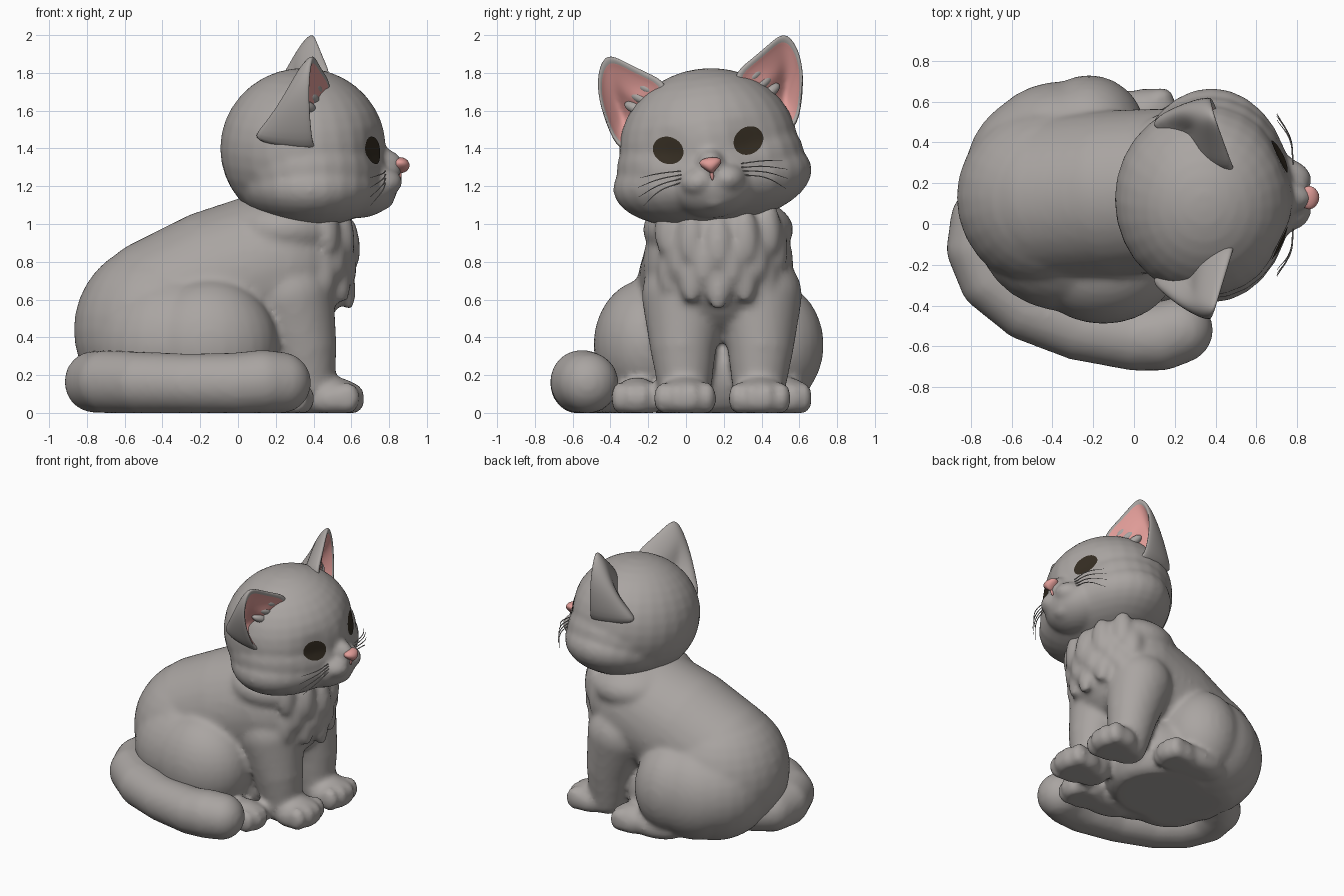
import bpy, bmesh, math
from mathutils import Matrix, Vector, Euler

cube = bpy.data.objects.get("Cube")
if cube:
    bpy.data.objects.remove(cube, do_unlink=True)


def material(name, rgb):
    m = bpy.data.materials.new(name)
    m.use_nodes = True
    m.diffuse_color = (*rgb, 1)
    bsdf = m.node_tree.nodes["Principled BSDF"]
    bsdf.inputs["Base Color"].default_value = (*rgb, 1)
    bsdf.inputs["Roughness"].default_value = 0.8
    return m


GREY = material("grey fur", (0.40, 0.375, 0.36))
PINK = material("pink skin", (0.74, 0.33, 0.31))
BROWN = material("dark brown eye", (0.035, 0.026, 0.016))

# The head is built upright around its own centre, then tilted into place
HEAD = Matrix.Translation((0.35, 0.12, 1.40)) @ Matrix.Rotation(math.radians(7), 4, 'X')
SIDES = (-1, 1)

# One unit ball is the stamp for every blob
BALL = bpy.data.meshes.new("ball")
stamp = bmesh.new()
bmesh.ops.create_uvsphere(stamp, u_segments=28, v_segments=18, radius=1)
stamp.to_mesh(BALL)
stamp.free()


def blob(bm, centre, radii, rot=(0, 0, 0)):
    me = BALL.copy()
    me.transform(Matrix.LocRotScale(Vector(centre), Euler(rot), Vector(radii)))
    bm.from_mesh(me)
    bpy.data.meshes.remove(me)


def chain(bm, points, steps=5):
    """Tapering limb: spheres spaced along (x, y, z, radius) points."""
    for a, b in zip(points, points[1:]):
        for i in range(steps + 1):
            x, y, z, r = Vector(a).lerp(Vector(b), i / steps)
            blob(bm, (x, y, z), (r, r, r))


def finish(name, bm, mats, matrix=None):
    if matrix:
        bm.transform(matrix)
    for f in bm.faces:
        f.smooth = True
    me = bpy.data.meshes.new(name)
    bm.to_mesh(me)
    bm.free()
    for m in mats:
        me.materials.append(m)
    ob = bpy.data.objects.new(name, me)
    bpy.context.collection.objects.link(ob)
    return ob


def fuse(ob, voxel, smooth):
    """Merge overlapping blobs into one soft skin."""
    r = ob.modifiers.new("Fuse", 'REMESH')
    r.mode = 'VOXEL'
    r.voxel_size = voxel
    r.use_smooth_shade = True
    s = ob.modifiers.new("Soften", 'SMOOTH')
    s.factor = 0.5
    s.iterations = smooth


def stand(bm):
    """Flatten whatever dips below the ground."""
    for v in bm.verts:
        v.co.z = max(v.co.z, 0)


# Body: rump, haunches, back, shoulders, neck, belly
bm = bmesh.new()
blob(bm, (-0.40, 0.13, 0.44), (0.47, 0.46, 0.47))
blob(bm, (-0.40, 0.24, 0.36), (0.43, 0.42, 0.40))
blob(bm, (-0.32, -0.03, 0.36), (0.45, 0.40, 0.40))
chain(bm, [(-0.38, 0.13, 0.53, 0.41), (-0.1, 0.15, 0.67, 0.41), (0.2, 0.17, 0.78, 0.4)])
blob(bm, (0.25, 0.17, 0.97), (0.35, 0.40, 0.2))
blob(bm, (-0.12, 0.15, 0.2), (0.42, 0.4, 0.34))

# Thighs
blob(bm, (-0.15, -0.2, 0.36), (0.36, 0.29, 0.35))
blob(bm, (-0.22, 0.44, 0.36), (0.28, 0.29, 0.34))
blob(bm, (-0.34, 0.41, 0.35), (0.38, 0.29, 0.35))

# Front legs
for y, s in ((-0.005, -1), (0.385, 1)):
    chain(bm, [(0.28, y, 0.62, 0.23), (0.345, y + 0.01 * s, 0.36, 0.178),
               (0.38, y, 0.1, 0.135)])


def paw(x, y, length, width):
    blob(bm, (x, y, 0.07), (length, width, 0.118))
    for i in range(4):
        off = (i - 1.5) / 1.5
        blob(bm, (x + length * (0.67 - 0.22 * abs(off)), y + off * width * 0.7, 0.078),
             (0.068, width * 0.31, 0.085))


# Paws, the hind ones running back under the thighs
paw(0.505, -0.005, 0.165, 0.165)
paw(0.505, 0.39, 0.165, 0.165)
paw(0.235, -0.26, 0.17, 0.135)
paw(0.06, 0.54, 0.15, 0.125)
blob(bm, (0.06, -0.26, 0.08), (0.25, 0.13, 0.1))
blob(bm, (-0.1, 0.53, 0.08), (0.25, 0.13, 0.1))

# Chest ruff: rows of hanging tufts
for row in range(3):
    for i in range(-2, 3):
        a = math.radians(i * 23 + (row % 2) * 11)
        z = 0.90 - 0.11 * row + 0.1 * abs(a)
        d = 0.39 - 0.012 * row
        blob(bm, (0.21 + d * math.cos(a), 0.17 + d * math.sin(a), z),
             (0.045, 0.065, 0.14), (0, -0.1, a))
stand(bm)
fuse(finish("body", bm, [GREY]), 0.02, 8)

# Tail wrapped along the side
bm = bmesh.new()
chain(bm, [(-0.62, 0.16, 0.16, 0.13), (-0.74, 0.02, 0.165, 0.16), (-0.755, -0.12, 0.165, 0.165),
           (-0.69, -0.27, 0.165, 0.168), (-0.52, -0.41, 0.16, 0.165), (-0.27, -0.51, 0.155, 0.16),
           (0.0, -0.555, 0.155, 0.165), (0.13, -0.55, 0.165, 0.17), (0.225, -0.52, 0.16, 0.163)])
stand(bm)
fuse(finish("tail", bm, [GREY]), 0.02, 8)

# Head: skull, broad jowls, muzzle, bridge, chin
bm = bmesh.new()
blob(bm, (-0.005, 0, 0), (0.44, 0.475, 0.425))
blob(bm, (0.03, 0, -0.165), (0.40, 0.53, 0.25))
blob(bm, (0.02, 0, -0.08), (0.42, 0.50, 0.32))
blob(bm, (0.28, 0, -0.19), (0.22, 0.24, 0.18))
blob(bm, (0.37, 0, -0.09), (0.155, 0.085, 0.10))
blob(bm, (0.38, 0, -0.265), (0.1, 0.10, 0.07))
for s in SIDES:
    blob(bm, (0.39, s * 0.075, -0.17), (0.13, 0.105, 0.085))
# Shallow eye sockets
for v in bm.verts:
    if v.co.x > 0.2:
        d2 = (abs(v.co.y) - 0.215) ** 2 + (v.co.z - 0.015) ** 2
        v.co.x -= 0.035 * math.exp(-d2 / 0.012)
head = finish("head", bm, [GREY], HEAD)
fuse(head, 0.016, 8)

# Eyes: thin patches laid on the face
for s, name in zip(SIDES, ("right_eye", "left_eye")):
    bm = bmesh.new()
    bmesh.ops.create_grid(bm, x_segments=14, y_segments=14, size=1)
    for v in bm.verts:
        a, b = v.co.x, v.co.y
        u, w = a * math.sqrt(1 - b * b / 2), b * math.sqrt(1 - a * a / 2)
        v.co = (0.6, s * 0.212 + 0.08 * u, 0.015 + 0.074 * w + s * u * 0.01)
    eye = finish(name, bm, [BROWN], HEAD)
    wrap = eye.modifiers.new("Lay on face", 'SHRINKWRAP')
    wrap.target = head
    wrap.wrap_method = 'PROJECT'
    wrap.use_project_x = True
    wrap.use_positive_direction = False
    wrap.use_negative_direction = True
    wrap.wrap_mode = 'ABOVE_SURFACE'
    wrap.offset = 0.005

# Nose: wedge narrowing downward, with a short line below
bm = bmesh.new()
blob(bm, (0, 0, 0), (0.05, 0.05, 0.042))
for v in bm.verts:
    v.co.y *= 1 + 15 * v.co.z
bmesh.ops.translate(bm, verts=bm.verts, vec=(0.508, 0, -0.09))
blob(bm, (0.502, 0, -0.135), (0.014, 0.01, 0.035))
finish("nose", bm, [PINK], HEAD)

# Ears: rings from the cone-shaped back, over the rim, into the pink cup
OUTLINE = [(0.47, 0.01), (0.53, 0.2), (0.555, 0.37), (0.53, 0.50), (0.475, 0.575),
           (0.39, 0.52), (0.28, 0.445), (0.15, 0.37), (0.20, 0.2), (0.34, 0.06)]
RINGS = [(0.25, -0.31), (0.65, -0.26), (0.9, -0.13), (1.0, -0.03), (0.95, 0.01),
         (0.83, -0.01), (0.77, -0.03), (0.5, -0.08), (0.2, -0.11)]
for s, name in zip(SIDES, ("right_ear", "left_ear")):
    bm = bmesh.new()
    loops = []
    for k, (scale, depth) in enumerate(RINGS):
        cy, cz = (0.34, 0.15) if k < 4 else (0.41, 0.28)
        loops.append([bm.verts.new((0.04 + 0.3 * (0.5 - y) + depth * (1.15 - 1.3 * z),
                                    s * (cy + (y - cy) * scale), cz + (z - cz) * scale))
                      for y, z in OUTLINE])
    n = len(OUTLINE)
    for k, (a, b) in enumerate(zip(loops, loops[1:])):
        for i in range(n):
            f = bm.faces.new((a[i], a[(i + 1) % n], b[(i + 1) % n], b[i]))
            f.material_index = int(k >= 5)
    bm.faces.new(loops[0])
    bm.faces.new(loops[-1]).material_index = 1
    bmesh.ops.recalc_face_normals(bm, faces=bm.faces)
    ear = finish(name, bm, [GREY, PINK], HEAD)
    ear.modifiers.new("Round", 'SUBSURF').levels = 2

    # Fur tufts at the inner edge of the ear
    bm = bmesh.new()
    for i in range(3):
        blob(bm, (0.055 - 0.015 * i, s * (0.29 + 0.035 * i), 0.36 - 0.05 * i),
             (0.035, 0.065, 0.03), (s * 0.5, 0, s * 0.5))
    finish(name + "_tufts", bm, [GREY], HEAD)

# Whiskers
curve = bpy.data.curves.new("whiskers", 'CURVE')
curve.dimensions = '3D'
curve.bevel_depth = 0.0035
curve.bevel_resolution = 1
for s in SIDES:
    for i in range(4):
        t = i - 1.5
        path = [(0.43, s * 0.16, -0.13 + 0.02 * t), (0.415, s * 0.28, -0.145 + 0.03 * t),
                (0.35, s * (0.41 - 0.02 * abs(t)), -0.185 + 0.05 * t)]
        sp = curve.splines.new('BEZIER')
        sp.bezier_points.add(len(path) - 1)
        for p, co in zip(sp.bezier_points, path):
            p.co = HEAD @ Vector(co)
            p.handle_left_type = p.handle_right_type = 'AUTO'
            p.radius = 1 if co is not path[-1] else 0.3
curve.materials.append(GREY)
bpy.context.collection.objects.link(bpy.data.objects.new("whiskers", curve))
bpy.data.meshes.remove(BALL)
